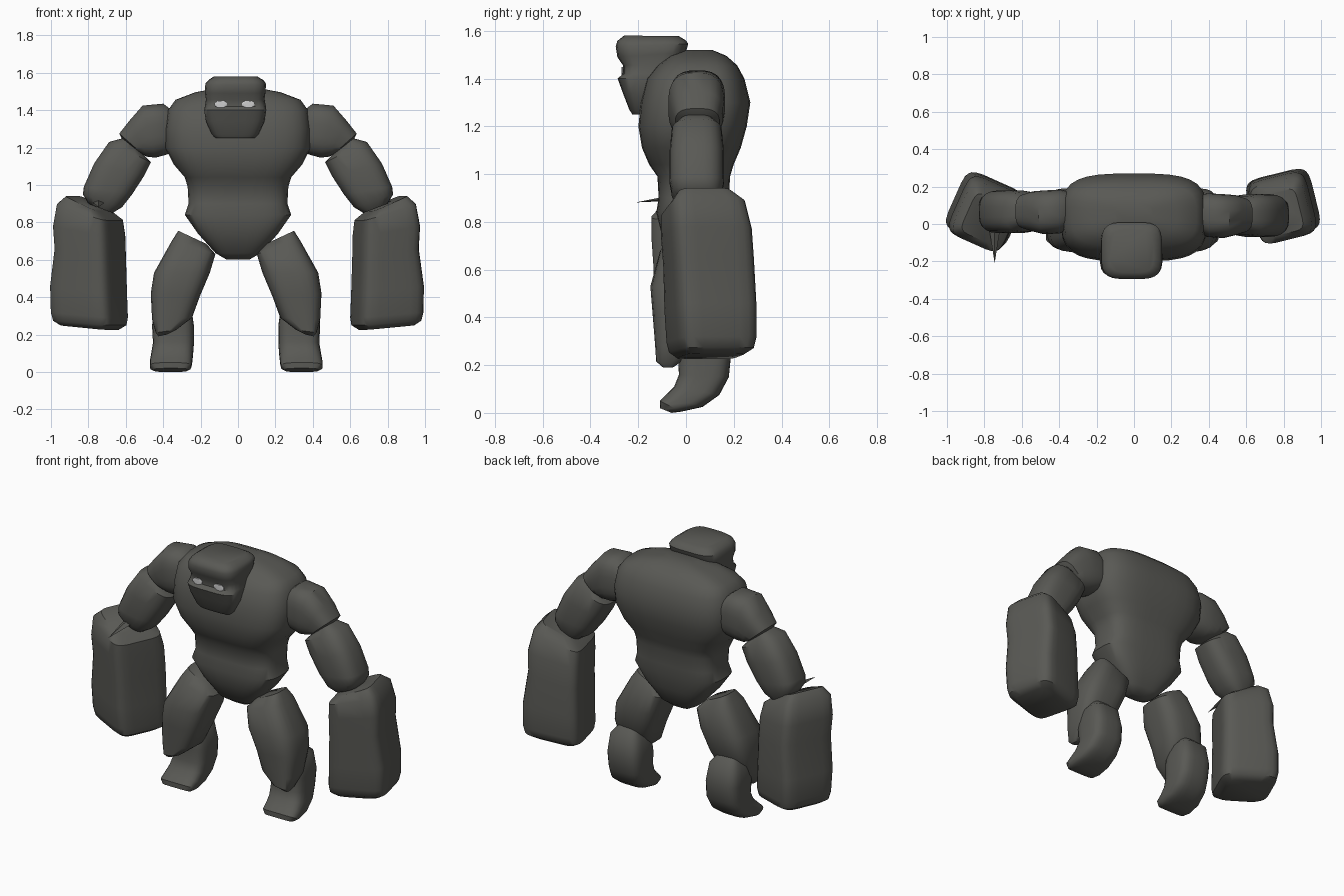
import bpy, bmesh, math
from mathutils import Matrix, Vector


def material(name, rgb):
    m = bpy.data.materials.new(name)
    m.diffuse_color = (*rgb, 1)
    return m


STONE = material("dark stone", (0.10, 0.10, 0.09))
EYE = material("pale eye", (0.62, 0.62, 0.62))


def loft(name, rings, plane="xz", n=3.0, side=1, yaw=0, pivot=(0, 0), shift=(0, 0), seg=24, mat=STONE, angle=42):
    """Each ring: the two ends of its width (a1,z1,a2,z2) and its range b0..b1 on the other axis."""
    bm = bmesh.new()
    loops = []
    for a1, z1, a2, z2, b0, b1 in rings:
        loop = []
        for i in range(seg):
            t = 2 * math.pi * (i + 0.5) / seg
            c, s = math.cos(t), math.sin(t)
            u = math.copysign(abs(c) ** (2 / n), c)
            v = math.copysign(abs(s) ** (2 / n), s)
            a = (a1 + a2) / 2 + u * (a2 - a1) / 2
            z = (z1 + z2) / 2 + u * (z2 - z1) / 2
            b = (b0 + b1) / 2 + v * (b1 - b0) / 2
            loop.append(bm.verts.new((a, b, z) if plane == "xz" else (b, a, z)))
        loops.append(loop)
    for p, q in zip(loops, loops[1:]):
        for i in range(seg):
            j = (i + 1) % seg
            bm.faces.new((p[i], p[j], q[j], q[i]))
    bm.faces.new(loops[0])
    bm.faces.new(loops[-1])
    pv = Vector((*pivot, 0))
    bm.transform(Matrix.Translation(pv) @ Matrix.Rotation(math.radians(yaw), 4, "Z") @ Matrix.Translation(-pv))
    bm.transform(Matrix.Diagonal((side, 1, 1, 1)) @ Matrix.Translation((*shift, 0)))
    bmesh.ops.recalc_face_normals(bm, faces=bm.faces)
    me = bpy.data.meshes.new(name)
    bm.to_mesh(me)
    bm.free()
    me.materials.append(mat)
    ob = bpy.data.objects.new(name, me)
    bpy.context.collection.objects.link(ob)
    bpy.ops.object.select_all(action="DESELECT")
    ob.select_set(True)
    bpy.context.view_layer.objects.active = ob
    bpy.ops.object.shade_smooth_by_angle(angle=math.radians(angle))
    return ob


# torso: z, half width, front y, back y
torso = [(0.60, 0.06, 0.0, 0.07), (0.635, 0.12, -0.05, 0.11), (0.74, 0.215, -0.1, 0.155),
         (0.84, 0.285, -0.125, 0.175), (0.90, 0.265, -0.115, 0.18), (0.99, 0.27, -0.12, 0.185),
         (1.04, 0.285, -0.155, 0.20), (1.11, 0.345, -0.185, 0.23), (1.20, 0.39, -0.20, 0.255),
         (1.30, 0.39, -0.19, 0.27), (1.40, 0.375, -0.165, 0.245), (1.455, 0.335, -0.12, 0.215),
         (1.495, 0.23, -0.07, 0.17), (1.52, 0.10, 0.0, 0.11)]
loft("torso", [(-w, z, w, z, f, b) for z, w, f, b in torso], n=3.4, seg=32)

# head with jutting brow and recessed eye band (front y/z, back y/z, x range)
loft("head", [(-0.26, 1.58, -0.03, 1.578, -0.13, 0.105), (-0.288, 1.558, 0.0, 1.56, -0.16, 0.138),
              (-0.295, 1.535, 0.01, 1.545, -0.175, 0.15), (-0.288, 1.49, 0.0, 1.51, -0.178, 0.148),
              (-0.264, 1.455, -0.03, 1.46, -0.172, 0.142), (-0.264, 1.42, -0.03, 1.42, -0.178, 0.15),
              (-0.287, 1.40, -0.04, 1.40, -0.182, 0.152), (-0.265, 1.34, -0.06, 1.34, -0.172, 0.142),
              (-0.238, 1.27, -0.1, 1.27, -0.14, 0.11), (-0.225, 1.25, -0.12, 1.25, -0.12, 0.09)],
     plane="yz", n=4)

# eyes: thin oval plates
for label, x in (("left_eye", -0.092), ("right_eye", 0.055)):
    loft(label, [(x - w, z, x + w, z, -0.270, -0.261) for z, w in
                 ((1.414, 0.018), (1.424, 0.033), (1.439, 0.033), (1.449, 0.018))], n=3, seg=16, mat=EYE)

for side, label, yaw, lean, arm in ((1, "right", 14, 0.01, 0.0), (-1, "left", 24, -0.02, 0.02)):
    # shoulder
    loft(label + "_shoulder", [(0.34, 1.18, 0.34, 1.39, -0.04, 0.15), (0.385, 1.16, 0.40, 1.435, -0.07, 0.165),
                               (0.44, 1.145, 0.51, 1.425, -0.075, 0.16), (0.485, 1.15, 0.58, 1.345, -0.06, 0.155),
                               (0.505, 1.16, 0.635, 1.275, -0.045, 0.14), (0.54, 1.175, 0.615, 1.235, 0.0, 0.1)],
         side=side, shift=(0, arm), n=2.8)
    # upper arm
    loft(label + "_upper_arm", [(0.535, 1.195, 0.615, 1.25, -0.02, 0.11), (0.465, 1.12, 0.69, 1.23, -0.06, 0.15),
                                (0.50, 1.05, 0.77, 1.115, -0.07, 0.16), (0.565, 0.95, 0.825, 0.99, -0.07, 0.16),
                                (0.62, 0.88, 0.83, 0.95, -0.06, 0.15), (0.67, 0.85, 0.80, 0.90, -0.03, 0.13)],
         side=side, n=3, shift=(0, arm))
    # huge block forearm
    loft(label + "_block_fist", [(0.69, 0.86, 0.88, 0.942, -0.06, 0.17), (0.635, 0.81, 0.925, 0.90, -0.095, 0.225),
                                 (0.63, 0.73, 0.95, 0.78, -0.095, 0.25), (0.63, 0.60, 0.945, 0.66, -0.085, 0.26),
                                 (0.625, 0.42, 0.975, 0.46, -0.08, 0.265), (0.62, 0.29, 0.975, 0.32, -0.07, 0.265),
                                 (0.625, 0.25, 0.965, 0.275, -0.06, 0.255), (0.66, 0.225, 0.93, 0.25, -0.03, 0.22)],
         side=side, n=5.5, yaw=yaw, pivot=(0.8, 0.09), shift=(0, lean))
    # thigh ending in an overhanging knee
    step = 0.0 if side == 1 else 0.02
    loft(label + "_thigh", [(0.15, 0.685, 0.30, 0.755, -0.06, 0.08), (0.10, 0.63, 0.335, 0.70, -0.11, 0.12),
                            (0.13, 0.53, 0.43, 0.53, -0.15, 0.14), (0.185, 0.40, 0.447, 0.42, -0.14, 0.12),
                            (0.225, 0.29, 0.44, 0.28, -0.13, 0.06), (0.31, 0.225, 0.42, 0.21, -0.125, -0.02),
                            (0.36, 0.20, 0.405, 0.19, -0.10, -0.05)],
         side=side, n=3.2, shift=(step, 0))
    # curved shin and foot
    loft(label + "_foot", [(0.0, 0.40, 0.11, 0.41, 0.27, 0.39), (-0.03, 0.34, 0.17, 0.36, 0.23, 0.43),
                           (-0.035, 0.24, 0.19, 0.25, 0.215, 0.44), (-0.03, 0.16, 0.18, 0.15, 0.215, 0.435),
                           (-0.05, 0.11, 0.14, 0.075, 0.22, 0.445), (-0.085, 0.075, 0.07, 0.025, 0.225, 0.452),
                           (-0.11, 0.05, -0.02, 0.005, 0.23, 0.452), (-0.11, 0.02, -0.06, 0.0, 0.25, 0.43)],
         plane="yz", side=side, n=3.5, shift=(step, 0))

# thin stone splinter on the left wrist
bpy.ops.mesh.primitive_cone_add(vertices=4, radius1=0.03, radius2=0, depth=0.19,
                                location=(-0.745, -0.115, 0.893), rotation=(math.radians(97), 0, 0))
bpy.context.object.name = "wrist_splinter"
bpy.context.object.scale = (1.0, 0.5, 1.0)
bpy.context.object.data.materials.append(STONE)
